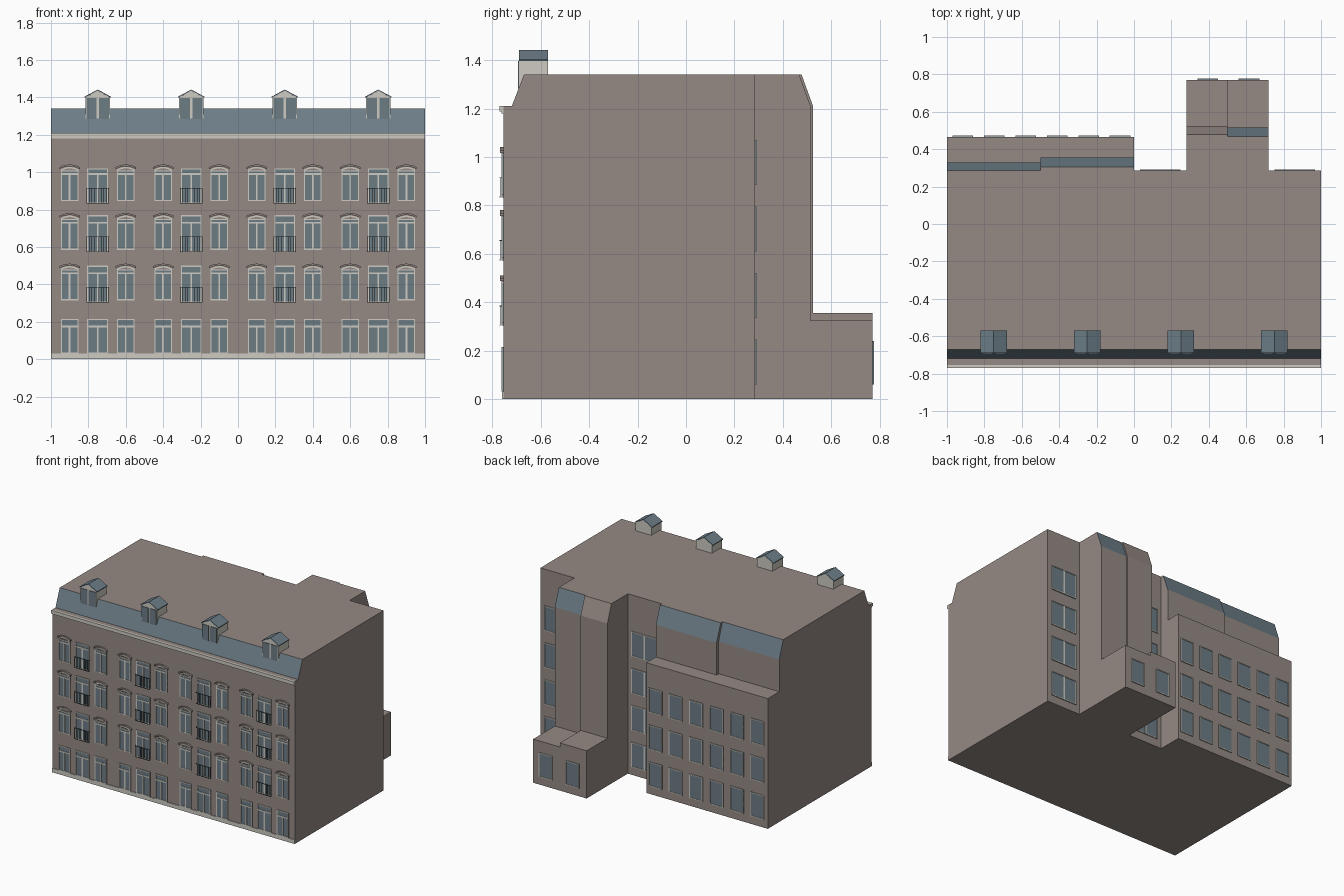
import bpy, bmesh, math
from mathutils import Vector

if "Cube" in bpy.data.objects:
    bpy.data.objects.remove(bpy.data.objects["Cube"])


def material(name, rgb):
    m = bpy.data.materials.new(name)
    m.use_nodes = True
    m.diffuse_color = (*rgb, 1)
    bsdf = next(n for n in m.node_tree.nodes if n.type == "BSDF_PRINCIPLED")
    bsdf.inputs["Base Color"].default_value = (*rgb, 1)
    return m


WALL, SLATE, TRIM, GLASS, IRON = range(5)
MATS = [material("brown wall", (0.30, 0.255, 0.235)),
        material("blue slate", (0.15, 0.205, 0.245)),
        material("pale trim", (0.62, 0.60, 0.54)),
        material("window glass", (0.15, 0.205, 0.235)),
        material("dark iron", (0.04, 0.05, 0.055))]


class Part:
    """Collects solids in one mesh, then turns them into an object."""

    def __init__(self, name):
        self.name, self.bm = name, bmesh.new()

    def solid(self, points, offset, mat):
        base = [self.bm.verts.new(p) for p in points]
        cap = [self.bm.verts.new(Vector(p) + Vector(offset)) for p in points]
        n = len(base)
        faces = [self.bm.faces.new(base), self.bm.faces.new(cap[::-1])]
        for i in range(n):
            j = (i + 1) % n
            faces.append(self.bm.faces.new((base[j], base[i], cap[i], cap[j])))
        for f in faces:
            f.material_index = mat

    def box(self, x0, x1, y0, y1, z0, z1, mat):
        self.solid([(x0, y0, z0), (x1, y0, z0), (x1, y0, z1), (x0, y0, z1)],
                   (0, y1 - y0, 0), mat)

    def along_x(self, profile, x0, x1, mat=WALL):
        self.solid([(x0, y, z) for y, z in profile], (x1 - x0, 0, 0), mat)

    def finish(self, slate_slopes=False):
        bmesh.ops.recalc_face_normals(self.bm, faces=self.bm.faces[:])
        self.bm.normal_update()
        if slate_slopes:
            for f in self.bm.faces:
                if 0.1 < f.normal.z < 0.9:
                    f.material_index = SLATE
        mesh = bpy.data.meshes.new(self.name)
        self.bm.to_mesh(mesh)
        self.bm.free()
        for m in MATS:
            mesh.materials.append(m)
        ob = bpy.data.objects.new(self.name, mesh)
        bpy.context.scene.collection.objects.link(ob)
        return ob


FRONT, BACK = -0.755, 0.285
EAVE, TOP = 1.21, 1.34

# Main block with a steep front roof
body = Part("main_block")
body.along_x([(FRONT, 0), (FRONT, EAVE), (-0.72, EAVE), (-0.67, TOP),
              (BACK, TOP), (BACK, 0)], -1, 1)
body.finish(slate_slopes=True)

# Wide rear wing with set-back top storey
wing = Part("rear_wing")
wing.box(-1, 0, BACK, 0.465, 0, 0.97, WALL)
wing.finish()
attic = Part("rear_wing_attic")
attic.along_x([(BACK, 0.97), (0.33, 0.97), (0.33, EAVE), (BACK, TOP)], -1, -0.5)
attic.along_x([(BACK, 0.97), (0.355, 0.97), (0.355, EAVE), (0.305, TOP), (BACK, TOP)], -0.5, 0)
attic.finish(slate_slopes=True)

# Stair tower in two halves; only one has a slate slope
for name, x0, x1, y, slate in (("tower_slate_half", 0.5, 0.72, 0.515, True),
                               ("tower_plain_half", 0.28, 0.5, 0.525, False)):
    tower = Part(name)
    tower.along_x([(BACK, 0), (y, 0), (y, EAVE), (y - 0.047, TOP), (BACK, TOP)], x0, x1)
    tower.finish(slate_slopes=slate)

# Low annex behind the tower
annex = Part("annex")
annex.box(0.5, 0.72, 0.515, 0.77, 0, 0.325, WALL)
annex.box(0.28, 0.5, 0.525, 0.77, 0, 0.355, WALL)
annex.finish()

# Plinth and cornice
trim = Part("plinth_and_cornice")
trim.box(-1, 1, FRONT - 0.006, FRONT, 0, 0.03, TRIM)
trim.box(-1, 1, FRONT - 0.015, FRONT, 1.187, EAVE, TRIM)
trim.box(-1, 1, FRONT - 0.008, FRONT, 1.18, 1.187, TRIM)
trim.finish()


def window(part, x, w, z0, z1, y, out, transom=None, mullion=True):
    """Glass plate with raised bars; out is the facing direction along y."""
    a, b, t = x - w / 2, x + w / 2, 0.006
    yf = y + out * 0.007
    part.box(a, b, y, y + out * 0.004, z0, z1, GLASS)
    for x0, x1 in ((a, a + t), (b - t, b)):
        part.box(x0, x1, y, yf, z0, z1, TRIM)
    for s0, s1 in ((z0, z0 + t), (z1 - t, z1)):
        part.box(a + t, b - t, y, yf, s0, s1, TRIM)
    top = z1 - t
    if transom:
        part.box(a + t, b - t, y, yf, transom - 0.005, transom + 0.005, TRIM)
        top = transom - 0.005
    if mullion:
        part.box(x - 0.005, x + 0.005, y, yf, z0 + t, top, TRIM)


def arch(part, x, half, z, rise, thick, depth, mat):
    """Shallow curved band over a window."""
    n = 6
    steps = [-1 + 2 * i / n for i in range(n + 1)]
    low = [(x + half * s, FRONT, z + rise * (1 - s * s)) for s in steps]
    high = [(px, py, pz + thick) for px, py, pz in reversed(low)]
    part.solid(low + high, (0, -depth, 0), mat)


# Street front: four bays of three windows on four floors
front = Part("front_windows")
hoods = Part("window_hoods")
rails = Part("balcony_railings")
floors = (0.03, 0.315, 0.585, 0.845)
for bay in (-0.75, -0.25, 0.25, 0.75):
    for level, z in enumerate(floors):
        tall = 0.185 if level == 0 else 0.165
        for side in (-0.15, 0.15):
            x = bay + side
            window(front, x, 0.095, z, z + tall, FRONT, -1, z + 0.145)
            if level:
                arch(hoods, x, 0.046, z + 0.162, 0.013, 0.008, 0.008, TRIM)
                arch(hoods, x, 0.055, z + 0.172, 0.014, 0.010, 0.013, WALL)
        low = z if level == 0 else z - 0.012
        window(front, bay, 0.112, low, z + (0.185 if level < 3 else 0.175),
               FRONT, -1, z + 0.145)
        if level:
            # Iron railing across the middle window
            a, b, r0, r1 = bay - 0.058, bay + 0.058, low, low + 0.08
            for rz in (r0, r1):
                rails.box(a, b, FRONT - 0.015, FRONT - 0.012, rz, rz + 0.003, IRON)
            for i in range(10):
                rx = a + (b - a) * i / 9
                rails.box(rx - 0.001, rx + 0.001, FRONT - 0.014, FRONT - 0.012, r0, r1, IRON)
            for rx in (a, b):
                rails.box(rx - 0.001, rx + 0.001, FRONT - 0.015, FRONT, r1, r1 + 0.003, IRON)
front.finish()
hoods.finish()
rails.finish()

# Rear windows
rear = Part("rear_windows")
rows = (0.06, 0.335, 0.61, 0.885)
for z in rows[:3]:
    for i in range(6):
        window(rear, -0.075 - 0.168 * i, 0.11, z, z + 0.18, 0.465, 1, mullion=False)
for z in rows:
    for x in (0.14, 0.86):
        window(rear, x, 0.215, z, z + 0.185, BACK, 1)
for x in (0.395, 0.615):
    window(rear, x, 0.11, 0.06, 0.24, 0.77, 1, mullion=False)
rear.finish()

# Gabled dormers
for i, x in enumerate((-0.75, -0.25, 0.25, 0.75)):
    d = Part("dormer_%d" % (i + 1))
    y0, y1, z0, ze, zr = -0.69, -0.57, 1.28, 1.4, 1.436
    h = 0.065
    d.solid([(x - h, y0, z0), (x + h, y0, z0), (x + h, y0, ze), (x, y0, zr), (x - h, y0, ze)],
            (0, y1 - y0, 0), TRIM)
    for s in (-1, 1):
        d.solid([(x, y0, zr), (x + s * 0.072, y0, ze - 0.003),
                 (x + s * 0.072, y0, ze + 0.003), (x, y0, zr + 0.006)],
                (0, y1 - y0, 0), SLATE)
        d.box(x + s * 0.006, x + s * 0.06, y0 - 0.004, y0, z0 + 0.004, ze - 0.004, GLASS)
    d.finish()
